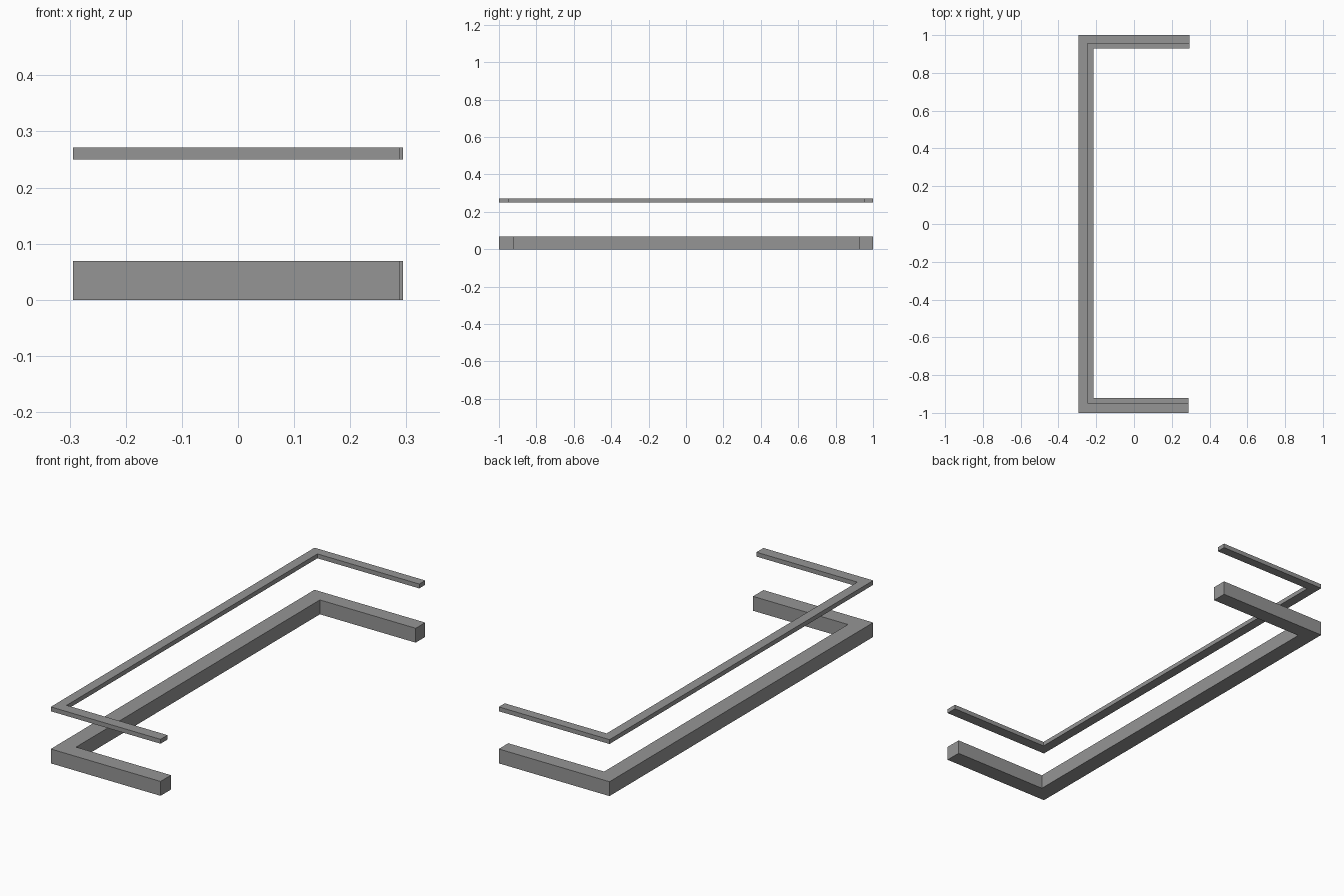
import bpy
import bmesh

if "Cube" in bpy.data.objects:
    bpy.data.objects.remove(bpy.data.objects["Cube"])

LEFT, FRONT_END, BACK_END = -0.294, 0.289, 0.294

# Dark grey finish
dark = bpy.data.materials.new("dark_grey")
dark.diffuse_color = (0.3, 0.3, 0.3, 1)
dark.use_nodes = True
dark.node_tree.nodes["Principled BSDF"].inputs["Base Color"].default_value = dark.diffuse_color


def u_rail(name, inner_x, front_y, back_y, z0, z1):
    """Extrude a U-shaped plan, open towards +x, from z0 to z1."""
    plan = [(FRONT_END, -1), (FRONT_END, front_y), (inner_x, front_y),
            (inner_x, back_y), (BACK_END, back_y), (BACK_END, 1),
            (LEFT, 1), (LEFT, -1)]
    bm = bmesh.new()
    face = bm.faces.new([bm.verts.new((x, y, z0)) for x, y in plan])
    result = bmesh.ops.extrude_face_region(bm, geom=[face], use_keep_orig=True)
    top = [v for v in result["geom"] if isinstance(v, bmesh.types.BMVert)]
    bmesh.ops.translate(bm, verts=top, vec=(0, 0, z1 - z0))
    bmesh.ops.recalc_face_normals(bm, faces=bm.faces)
    mesh = bpy.data.meshes.new(name)
    bm.to_mesh(mesh)
    bm.free()
    mesh.materials.append(dark)
    obj = bpy.data.objects.new(name, mesh)
    bpy.context.collection.objects.link(obj)
    return obj


# Thick base rail on the ground
u_rail("base_rail", -0.215, -0.921, 0.928, 0.0, 0.069)
# Thin rail floating above it
u_rail("upper_rail", -0.247, -0.947, 0.955, 0.25, 0.271)
